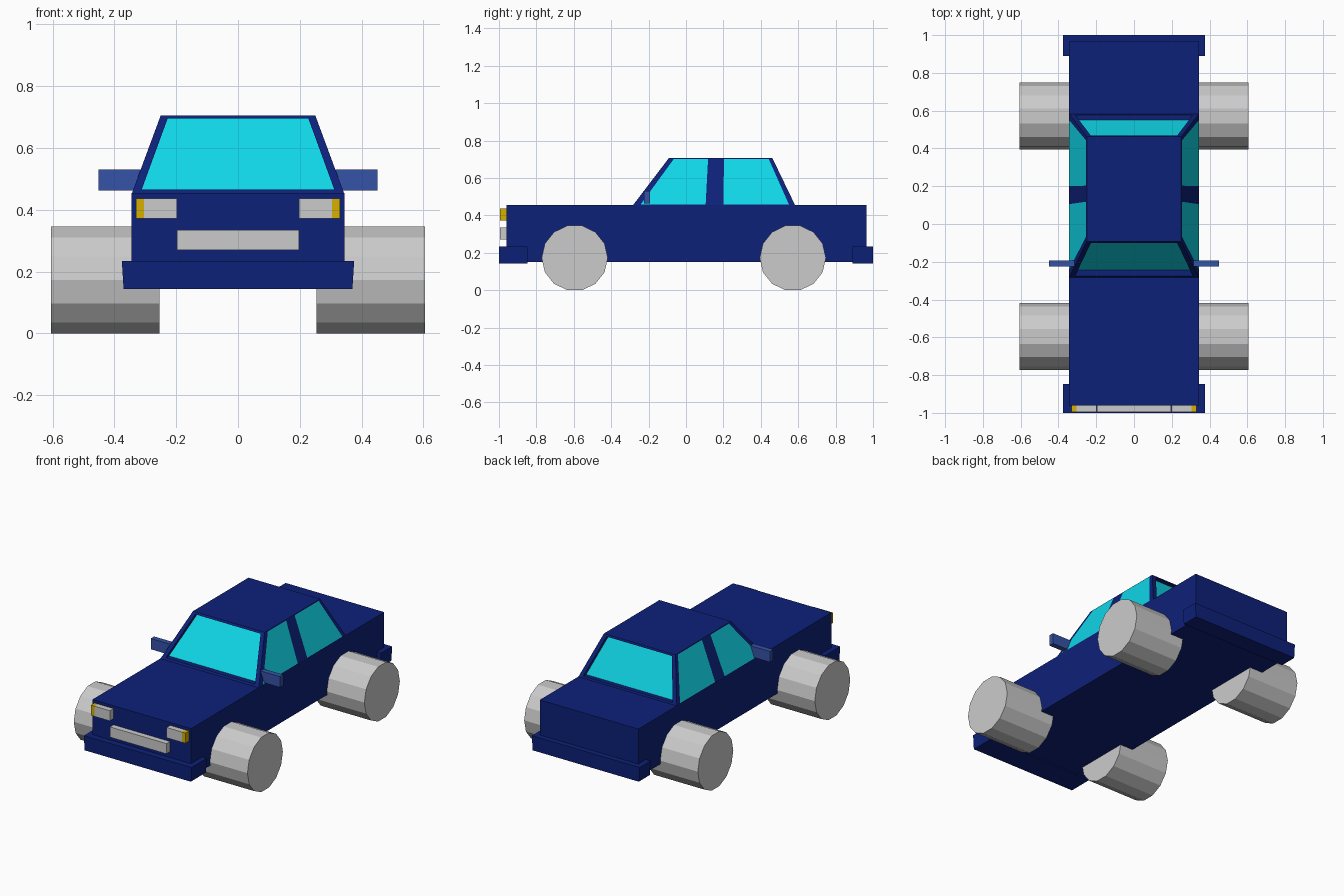
import bpy, bmesh, math
from mathutils import Matrix, Vector

if "Cube" in bpy.data.objects:
    bpy.data.objects.remove(bpy.data.objects["Cube"])


def material(name, rgb):
    m = bpy.data.materials.new(name)
    m.diffuse_color = (*rgb, 1)
    m.use_nodes = True
    m.node_tree.nodes["Principled BSDF"].inputs["Base Color"].default_value = m.diffuse_color
    return m


BLUE = material("body_blue", (0.004, 0.015, 0.19))
GLASS = material("window_cyan", (0.005, 0.68, 0.81))
AMBER = material("signal_amber", (0.67, 0.43, 0.001))
MIRROR = material("mirror_blue", (0.035, 0.085, 0.38))


def finish(name, bm, *mats):
    me = bpy.data.meshes.new(name)
    bm.to_mesh(me)
    bm.free()
    for m in mats:
        if m:
            me.materials.append(m)
    ob = bpy.data.objects.new(name, me)
    bpy.context.collection.objects.link(ob)
    return ob


def box_bm(x, y, z):
    bm = bmesh.new()
    bmesh.ops.create_cube(bm, size=1)
    for v in bm.verts:
        v.co = [r[0] if c < 0 else r[1] for c, r in zip(v.co, (x, y, z))]
    return bm


def box(name, x, y, z, mat=None):
    return finish(name, box_bm(x, y, z), mat)


# Lower body
Z0, Z1 = 0.455, 0.706
box("body", (-0.344, 0.344), (-0.96, 0.966), (0.15, Z0), BLUE)

# Bumpers, slightly narrower at the bottom
for name, y in (("front_bumper", (-1.0, -0.848)), ("rear_bumper", (0.89, 1.0))):
    bm = box_bm((-0.376, 0.376), y, (0.143, 0.234))
    for v in bm.verts:
        if v.co.z < 0.2:
            v.co.x *= 0.985
    finish(name, bm, BLUE)


# Cabin: tapered box with recessed windscreen and rear window
def lerp(a, b, z):
    return a + (b - a) * (z - Z0) / (Z1 - Z0)


def front_y(z):
    return lerp(-0.283, -0.092, z)


def rear_y(z):
    return lerp(0.583, 0.462, z)


def side_x(z):
    return lerp(0.343, 0.25, z)


bm = box_bm((-1, 1), (-1, 1), (Z0, Z1))
for v in bm.verts:
    z = v.co.z
    v.co.y = front_y(z) if v.co.y < 0 else rear_y(z)
    v.co.x *= side_x(z)
bm.normal_update()
ends = [f for f in bm.faces if abs(f.normal.y) > 0.5]
for f in ends:
    is_front = f.normal.y < 0
    bmesh.ops.inset_individual(bm, faces=[f], thickness=0.005)
    for v in f.verts:
        top = v.co.z > 0.58
        z = 0.695 if top else 0.465
        x = 0.228 if top else 0.312
        v.co = (math.copysign(x, v.co.x), front_y(z) if is_front else rear_y(z), z)
    new = bmesh.ops.extrude_discrete_faces(bm, faces=[f])["faces"][0]
    new.material_index = 1
    bmesh.ops.translate(bm, verts=new.verts, vec=(0, 0.032 if is_front else -0.028, 0))
finish("cabin", bm, BLUE, GLASS)

# Side windows as flush panes: y at bottom front, bottom rear, top rear, top front
LO, HI = 0.459, 0.702
panes = {"front_side_window": (-0.242, 0.105, 0.118, -0.065),
         "rear_side_window": (0.2, 0.55, 0.442, 0.203)}
for name, ys in panes.items():
    for s, label in ((-1, "left"), (1, "right")):
        bm = bmesh.new()
        vs = [bm.verts.new((s * (side_x(z) + 0.002), y, z))
              for y, z in zip(ys, (LO, LO, HI, HI))]
        bm.faces.new(vs if s > 0 else vs[::-1])
        finish(f"{label}_{name}", bm, GLASS)


def span(s, a, b):
    return tuple(sorted((s * a, s * b)))


# Mirrors, headlights, signals and wheels on both sides
for s, label in ((-1, "left"), (1, "right")):
    box(f"{label}_mirror", span(s, 0.305, 0.451), (-0.225, -0.192), (0.463, 0.531), MIRROR)
    box(f"{label}_headlight", span(s, 0.198, 0.305), (-0.995, -0.95), (0.372, 0.437))
    box(f"{label}_signal", span(s, 0.305, 0.33), (-0.995, -0.95), (0.372, 0.437), AMBER)
    for end, y in (("front", -0.595), ("rear", 0.571)):
        bm = bmesh.new()
        bmesh.ops.create_cone(bm, cap_ends=True, segments=14, radius1=0.177,
                              radius2=0.177, depth=0.352)
        # 14-gon with flat top and bottom, axis along x
        pts = [math.atan2(v.co.y, v.co.x) for v in bm.verts]
        turn = -min(pts, key=abs)
        m = (Matrix.Translation(Vector((s * 0.43, y, 0.1727)))
             @ Matrix(((0, 0, 1, 0), (1, 0, 0, 0), (0, 1, 0, 0), (0, 0, 0, 1)))
             @ Matrix.Rotation(turn, 4, "Z"))
        bmesh.ops.transform(bm, matrix=m, verts=bm.verts)
        finish(f"{label}_{end}_wheel", bm)

# Front plate
box("front_plate", (-0.197, 0.197), (-0.995, -0.95), (0.27, 0.335))
